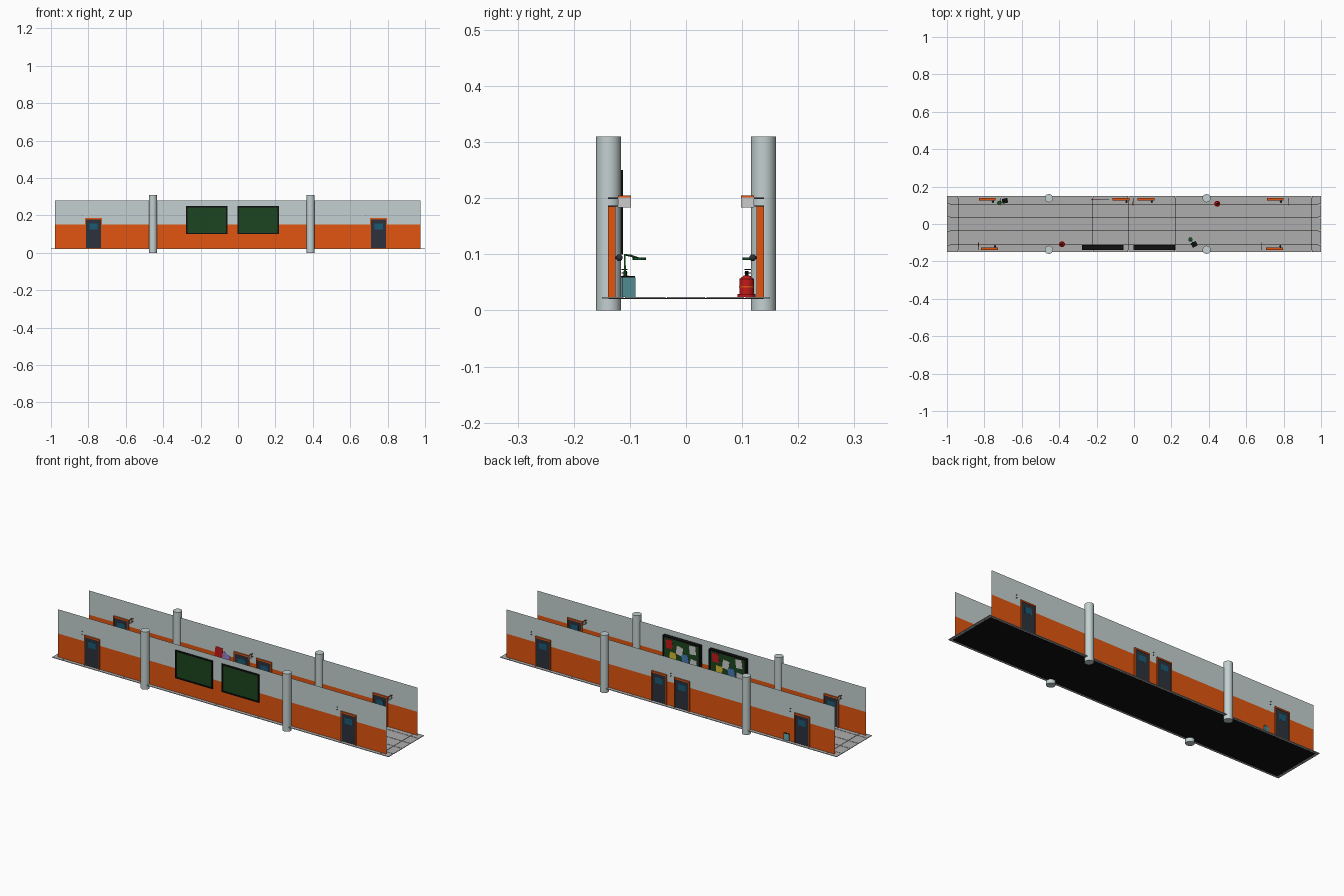
import bpy, math
from mathutils import Vector, Matrix

if "Cube" in bpy.data.objects:
    bpy.data.objects.remove(bpy.data.objects["Cube"])

def mat(name, r, g, b):
    m = bpy.data.materials.new(name)
    m.diffuse_color = (r, g, b, 1)
    m.use_nodes = True
    m.node_tree.nodes["Principled BSDF"].inputs["Base Color"].default_value = m.diffuse_color
    return m

ORANGE = mat("orange_paint", 0.75, 0.09, 0.005)
PALE = mat("pale_paint", 0.55, 0.63, 0.63)
TILE = mat("floor_tile", 0.42, 0.42, 0.42)
BLACK = mat("black", 0.005, 0.005, 0.005)
DARK = mat("door_slate", 0.025, 0.032, 0.045)
GLASS = mat("window_blue", 0.01, 0.1, 0.17)
BOARD = mat("board_green", 0.012, 0.06, 0.014)
LEAF = mat("leaf_green", 0.01, 0.1, 0.02)
TEAL = mat("pot_teal", 0.12, 0.38, 0.4)
RED = mat("red", 0.55, 0.01, 0.01)
WHITE = mat("paper_white", 0.7, 0.72, 0.7)
YELLOW = mat("paper_yellow", 0.65, 0.5, 0.03)
BLUE = mat("paper_blue", 0.06, 0.2, 0.5)
PURPLE = mat("paper_purple", 0.3, 0.22, 0.6)

def mesh(name, verts, faces, m):
    me = bpy.data.meshes.new(name)
    me.from_pydata(verts, [], faces)
    ob = bpy.data.objects.new(name, me)
    bpy.context.collection.objects.link(ob)
    me.materials.append(m)
    return ob

def box(name, lo, hi, m):
    v = [(x, y, z) for x in (lo[0], hi[0]) for y in (lo[1], hi[1]) for z in (lo[2], hi[2])]
    f = [(0, 1, 3, 2), (4, 6, 7, 5), (0, 4, 5, 1), (2, 3, 7, 6), (0, 2, 6, 4), (1, 5, 7, 3)]
    return mesh(name, v, f, m)

def cyl(name, loc, r, h, m, n=24, rot=(0, 0, 0), r2=None):
    bpy.ops.mesh.primitive_cone_add(vertices=n, radius1=r, radius2=r if r2 is None else r2,
                                    depth=h, location=loc, rotation=rot)
    ob = bpy.context.object
    ob.name = name
    ob.data.materials.append(m)
    bpy.ops.object.shade_smooth_by_angle()
    return ob

def ybox(name, s, x0, x1, d0, d1, z0, z1, m):
    """Box by distance d from the corridor centre on side s (-1 front, 1 back)."""
    y = sorted((s * d0, s * d1))
    return box(name, (x0, y[0], z0), (x1, y[1], z1), m)

# floor: dark underlay with thin tiles separated by joints
box("floor_underlay", (-0.985, -0.138, 0.0205), (0.985, 0.138, 0.0225), BLACK)
xs = [-1, -0.94, -0.58, -0.22, -0.03, 0.22, 0.58, 0.95, 1]
ys = [-0.15, -0.11, -0.035, 0.035, 0.105, 0.15]
g = 0.0012
for i in range(len(xs) - 1):
    for j in range(len(ys) - 1):
        x0 = xs[i] + (g if i else 0)
        y0 = ys[j] + (g if j else 0)
        x1 = xs[i + 1] - (g if i < len(xs) - 2 else 0)
        y1 = ys[j + 1] - (g if j < len(ys) - 2 else 0)
        box("floor_tile", (x0, y0, 0.021), (x1, y1, 0.024), TILE)

# walls: thin sheets in two colours, with columns
W = 0.132
for s in (-1, 1):
    for n, z0, z1, m in (("wall_lower", 0.024, 0.15, ORANGE), ("wall_upper", 0.15, 0.28, PALE)):
        mesh(n, [(-0.978, s * W, z0), (0.975, s * W, z0), (0.975, s * W, z1), (-0.978, s * W, z1)],
             [(0, 1, 2, 3)], m)
    for x in (-0.455, 0.388):
        cyl("column", (x, s * 0.138, 0.155), 0.022, 0.31, PALE, 32)

# doors: frame, leaf, window and knob
def door(x, s):
    w = 0.045
    for a, b in ((-w, -w + 0.005), (w - 0.005, w)):
        ybox("door_jamb", s, x + a, x + b, 0.126, 0.139, 0.024, 0.185, ORANGE)
    ybox("door_lintel", s, x - w, x + w, 0.126, 0.139, 0.177, 0.185, ORANGE)
    ybox("door_leaf", s, x - w + 0.005, x + w - 0.005, 0.128, 0.1365, 0.026, 0.177, DARK)
    ybox("door_window", s, x - 0.022, x + 0.022, 0.1275, 0.137, 0.125, 0.157, GLASS)
    kx = x + s * -0.03 if s > 0 else x + 0.03
    kx = x + 0.03
    cyl("knob_stem", (kx, s * 0.125, 0.094), 0.002, 0.008, DARK, 10, (math.pi / 2, 0, 0))
    bpy.ops.mesh.primitive_uv_sphere_add(segments=14, ring_count=8, radius=0.006,
                                         location=(kx, s * 0.119, 0.094))
    k = bpy.context.object
    k.name = "door_knob"
    k.data.materials.append(DARK)
    bpy.ops.object.shade_smooth()

for x in (-0.773, 0.752):
    door(x, -1)
for x in (-0.785, -0.07, 0.065, 0.755):
    door(x, 1)

# hanging signs beside the doors
for x, s in ((-0.832, -1), (0.683, -1), (-0.715, 1), (-0.005, 1), (0.825, 1)):
    ybox("sign_panel", s, x - 0.0015, x + 0.0015, 0.098, 0.121, 0.183, 0.201, WHITE)
    ybox("sign_top_strip", s, x - 0.002, x + 0.002, 0.098, 0.121, 0.201, 0.205, ORANGE)
    for z in (0.186, 0.2):
        ybox("sign_bracket", s, x - 0.0015, x + 0.0015, 0.119, 0.139, z - 0.001, z + 0.001, DARK)

# notice boards with pinned papers on the inner side
papers = ((0.17, 0.74, RED, 0.1), (0.45, 0.6, WHITE, -0.15), (0.8, 0.76, WHITE, 0.12),
          (0.27, 0.33, YELLOW, -0.08), (0.6, 0.36, BLUE, 0.2), (0.82, 0.28, WHITE, -0.1))

def paper(name, x, y, z, w, h, tilt, m):
    ob = box(name, (-w / 2, -0.0006, -h / 2), (w / 2, 0.0006, h / 2), m)
    ob.location = (x, y, z)
    ob.rotation_euler = (0, tilt, 0)

for x0, x1 in ((-0.277, -0.056), (-0.002, 0.219)):
    f = 0.007
    z0, z1 = 0.1, 0.25
    for a, b, c, d in ((x0, x1, z0, z0 + f), (x0, x1, z1 - f, z1),
                       (x0, x0 + f, z0 + f, z1 - f), (x1 - f, x1, z0 + f, z1 - f)):
        ybox("board_frame", -1, a, b, 0.112, 0.139, c, d, BLACK)
    ybox("board_panel", -1, x0 + f, x1 - f, 0.117, 0.136, z0 + f, z1 - f, BOARD)
    for u, v, m, t in papers:
        paper("board_paper", x1 - u * (x1 - x0), -0.116, z0 + v * (z1 - z0), 0.038, 0.046, t, m)

# posters on the back wall
paper("red_poster", -0.205, 0.13, 0.155, 0.045, 0.055, 0.1, RED)
paper("purple_poster", -0.165, 0.13, 0.137, 0.045, 0.045, 0.5, PURPLE)

# fire extinguishers
for x, y, a in ((0.445, 0.108, 0.4), (-0.385, -0.108, 3.5)):
    cyl("extinguisher_foot", (x, y, 0.0265), 0.016, 0.006, RED)
    cyl("extinguisher_body", (x, y, 0.042), 0.013, 0.028, RED)
    cyl("extinguisher_band", (x, y, 0.042), 0.0134, 0.003, ORANGE)
    cyl("extinguisher_shoulder", (x, y, 0.059), 0.013, 0.006, RED, r2=0.005)
    cyl("extinguisher_neck", (x, y, 0.065), 0.003, 0.01, BLACK, 12)
    for z in (0.067, 0.073):
        h = box("extinguisher_handle", (-0.005, -0.002, -0.001), (0.015, 0.002, 0.001), BLACK)
        h.location = (x, y, z)
        h.rotation_euler = (0, 0, a)

# square pots with a drooping plant
def potted_plant(x, y, turn, tip):
    p = box("plant_pot", (-0.015, -0.013, 0.024), (0.015, 0.013, 0.059), TEAL)
    t = box("pot_soil", (-0.0145, -0.0125, 0.058), (0.0145, 0.0125, 0.061), BLACK)
    for o in (p, t):
        o.location = (x, y, 0)
        o.rotation_euler = (0, 0, turn)
    end = Vector((tip[0], tip[1], 0.092))
    base = Vector((x, y, 0.058))
    c = bpy.data.curves.new("plant_stem", "CURVE")
    c.dimensions = "3D"
    c.bevel_depth = 0.002
    c.bevel_resolution = 1
    sp = c.splines.new("POLY")
    pts = [base, base + Vector((0, 0, 0.041)), base.lerp(end, 0.4) + Vector((0, 0, 0.026)), end]
    sp.points.add(3)
    for q, v in zip(sp.points, pts):
        q.co = (*v, 1)
    ob = bpy.data.objects.new("plant_stem", c)
    bpy.context.collection.objects.link(ob)
    c.materials.append(LEAF)
    cyl("plant_head", end, 0.012, 0.004, LEAF, 10)

potted_plant(0.322, -0.109, 0.5, (0.302, -0.083))
potted_plant(-0.69, 0.124, 0.2, (-0.72, 0.113))
